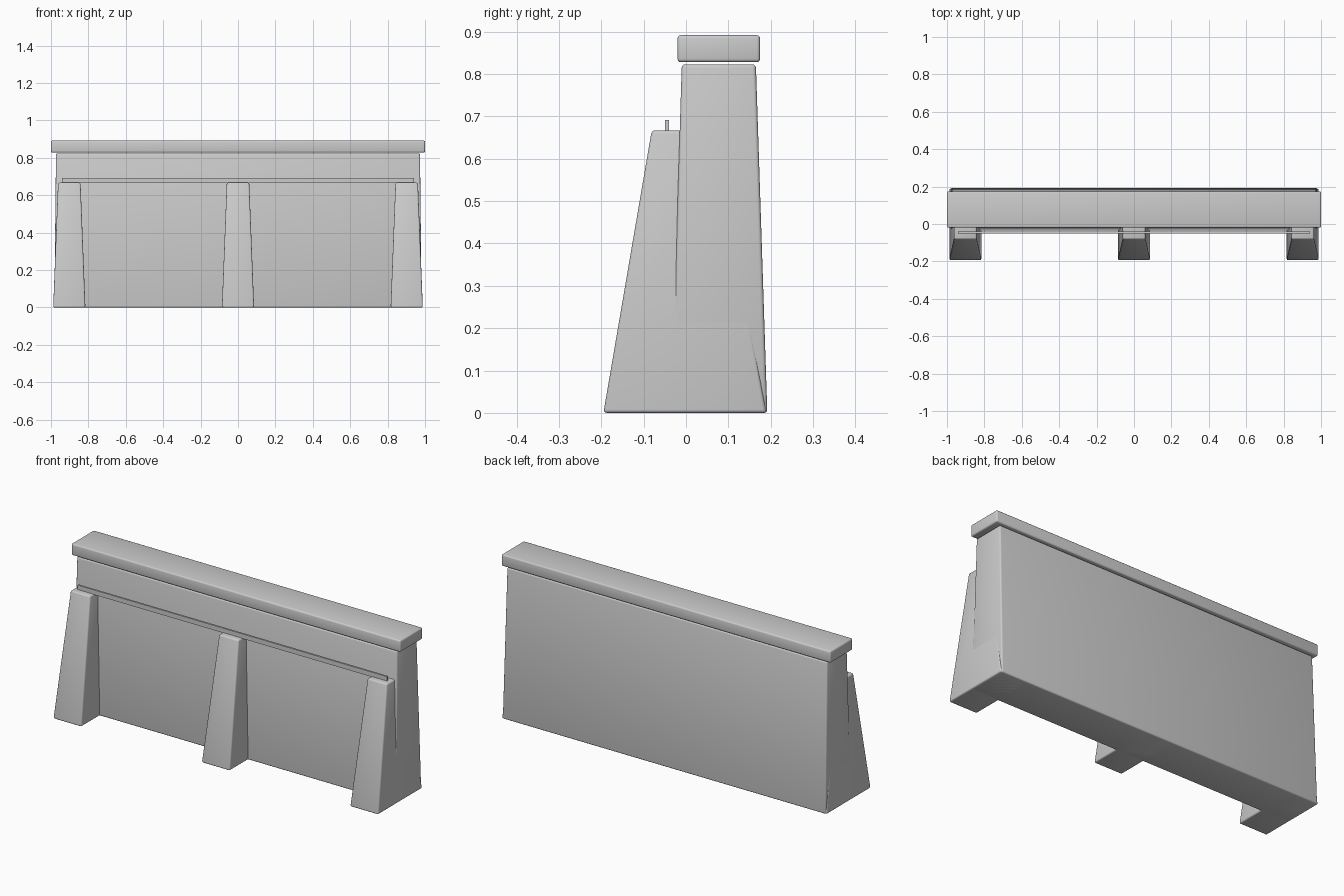
import bpy
import bmesh
import math

default = bpy.data.objects.get("Cube")
if default:
    bpy.data.objects.remove(default, do_unlink=True)

concrete = bpy.data.materials.new("grey concrete")
concrete.use_nodes = True
GREY = (0.6, 0.6, 0.6, 1)
concrete.diffuse_color = GREY
concrete.node_tree.nodes["Principled BSDF"].inputs["Base Color"].default_value = GREY


def tapered_block(name, base, top, z0, z1, bevel):
    """Block between two rectangles (x0, x1, y0, y1) with rounded edges."""
    bm = bmesh.new()
    rings = []
    for (x0, x1, y0, y1), z in ((base, z0), (top, z1)):
        corners = ((x0, y0), (x1, y0), (x1, y1), (x0, y1))
        rings.append([bm.verts.new((x, y, z)) for x, y in corners])
    low, high = rings
    bm.faces.new(low[::-1])
    bm.faces.new(high)
    for i in range(4):
        j = (i + 1) % 4
        bm.faces.new((low[i], low[j], high[j], high[i]))
    mesh = bpy.data.meshes.new(name)
    bm.to_mesh(mesh)
    bm.free()
    mesh.materials.append(concrete)
    obj = bpy.data.objects.new(name, mesh)
    bpy.context.collection.objects.link(obj)
    if bevel:
        mod = obj.modifiers.new("rounded edges", 'BEVEL')
        mod.width = bevel
        mod.segments = 3
        bpy.ops.object.select_all(action='DESELECT')
        obj.select_set(True)
        bpy.context.view_layer.objects.active = obj
        bpy.ops.object.modifier_apply(modifier=mod.name)
        bpy.ops.object.shade_smooth_by_angle(angle=math.radians(35))
    return obj


# Main wall, leaning in towards the top
tapered_block("wall", (-0.982, 0.982, -0.035, 0.192),
              (-0.973, 0.973, -0.01, 0.165), 0, 0.823, 0.008)

# Coping slab
tapered_block("coping", (-1, 1, -0.02, 0.175),
              (-1, 1, -0.02, 0.175), 0.828, 0.892, 0.008)

# Buttresses run through the wall and taper on all sides
for label, x in (("right", -0.902), ("middle", 0), ("left", 0.902)):
    tapered_block(label + "_buttress", (x - 0.086, x + 0.086, -0.195, 0.19),
                  (x - 0.06, x + 0.06, -0.081, 0.072), 0, 0.667, 0.008)

# Thin rail lying across the buttresses
tapered_block("rail", (-0.94, 0.94, -0.05, -0.04),
              (-0.94, 0.94, -0.05, -0.04), 0.665, 0.691, 0)
